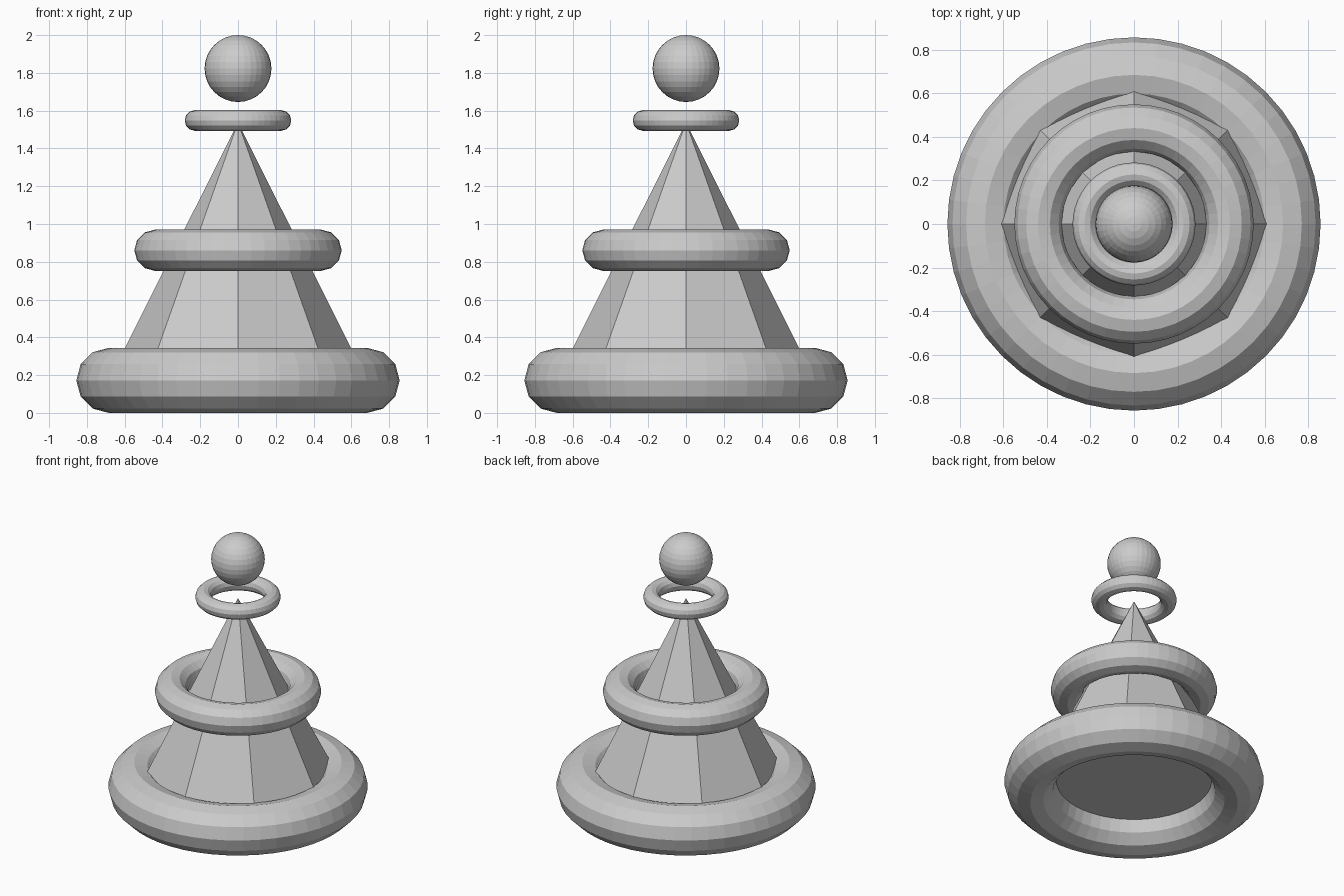
import bpy

if "Cube" in bpy.data.objects:
    bpy.data.objects.remove(bpy.data.objects["Cube"])

grey = bpy.data.materials.new("light grey")
grey.diffuse_color = (0.6, 0.6, 0.6, 1)
grey.use_nodes = True
grey.node_tree.nodes["Principled BSDF"].inputs["Base Color"].default_value = grey.diffuse_color


def finish(name):
    ob = bpy.context.object
    ob.name = name
    ob.data.materials.append(grey)


# Eight-sided body, its base hidden at mid-height of the bottom ring
bpy.ops.mesh.primitive_cone_add(vertices=8, radius1=0.684, radius2=0, depth=1.366,
                                location=(0, 0, 0.172 + 0.683))
finish("cone_body")

# Rings from bottom to top: name, centre height, major radius, minor radius
for name, z, major, minor in (("base_ring", 0.172, 0.684, 0.172),
                              ("middle_ring", 0.861, 0.44, 0.109),
                              ("collar_ring", 1.548, 0.227, 0.055)):
    bpy.ops.mesh.primitive_torus_add(major_segments=48, minor_segments=12,
                                     major_radius=major, minor_radius=minor,
                                     location=(0, 0, z))
    finish(name)

# Floating ball on top
bpy.ops.mesh.primitive_uv_sphere_add(segments=32, ring_count=16, radius=0.177,
                                     location=(0, 0, 1.823))
finish("top_ball")
